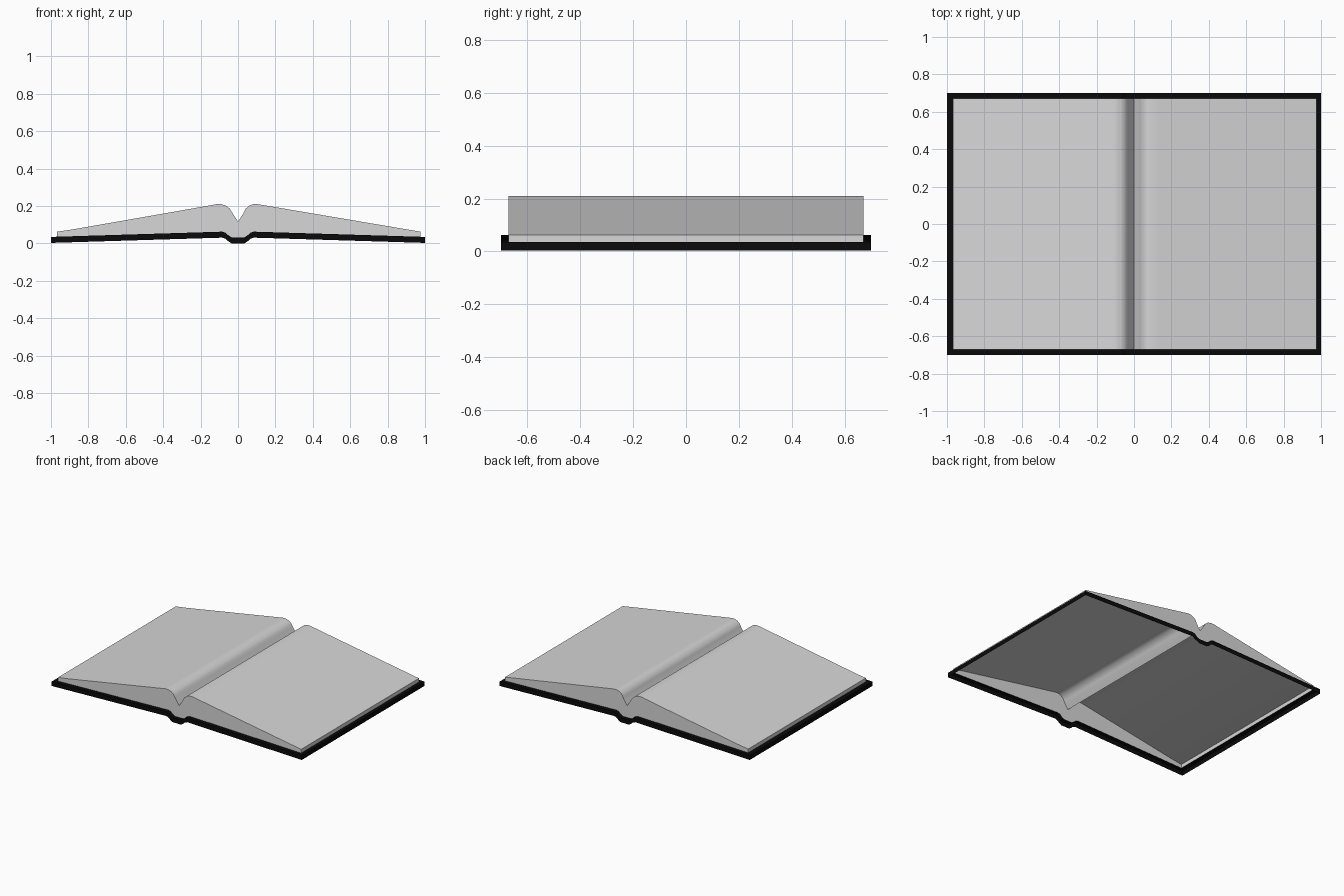
import bpy

if "Cube" in bpy.data.objects:
    bpy.data.objects.remove(bpy.data.objects["Cube"])

def material(name, c):
    m = bpy.data.materials.new(name)
    m.diffuse_color = (*c, 1)
    m.use_nodes = True
    m.node_tree.nodes["Principled BSDF"].inputs["Base Color"].default_value = m.diffuse_color
    return m

black = material("black cover", (0.003, 0.003, 0.003))
paper = material("grey paper", (0.68, 0.68, 0.68))

HALF_Y, PAGE_Y = 0.70, 0.672
PAGE_L, PAGE_R = -0.968, 0.976
THICK = 0.032

# half profile of the cover's upper surface, used with |x|
COVER = [(0, .032), (.033, .032), (.05, .042), (.068, .058), (.085, .063), (1, .035)]
# profile of the open pages
PAGES = [(PAGE_L, .063), (-.89, .074), (-.14, .205), (-.115, .210), (-.09, .210),
         (-.065, .203), (-.045, .187), (-.025, .155), (0, .117), (.025, .155),
         (.04, .185), (.06, .202), (.08, .210), (.105, .210), (.135, .205),
         (.91, .074), (PAGE_R, .063)]

def interp(profile, x):
    for (x0, z0), (x1, z1) in zip(profile, profile[1:]):
        if x <= x1:
            return z0 + (z1 - z0) * (x - x0) / (x1 - x0)
    return profile[-1][1]

def cover_z(x):
    return interp(COVER, abs(x))

def build(name, strips, mat):
    """Each strip is a pair of equally long point rows joined by quads."""
    verts, faces = [], []
    for a, b in strips:
        n, s = len(a), len(verts)
        verts += a + b
        faces += [(s + i, s + i + 1, s + n + i + 1, s + n + i) for i in range(n - 1)]
    me = bpy.data.meshes.new(name)
    me.from_pydata(verts, [], faces)
    me.materials.append(mat)
    ob = bpy.data.objects.new(name, me)
    bpy.context.collection.objects.link(ob)
    bpy.context.view_layer.objects.active = ob
    ob.select_set(True)
    bpy.ops.object.shade_smooth_by_angle(angle=0.7)
    ob.select_set(False)
    return ob

# cover: outer edge wall and the narrow border around the pages, open beneath
xs = sorted({s * x for x, _ in COVER for s in (-1, 1)})
def row(y, dz=0, x0=-1, x1=1):
    return [(max(x0, min(x1, x)), y, cover_z(max(x0, min(x1, x))) + dz) for x in xs]

strips = [
    (row(-HALF_Y, -THICK), row(-HALF_Y)),
    (row(-HALF_Y), row(-PAGE_Y, 0, PAGE_L, PAGE_R)),
    (row(PAGE_Y, 0, PAGE_L, PAGE_R), row(HALF_Y)),
    (row(HALF_Y), row(HALF_Y, -THICK)),
]
def side(x, y, dz=0):
    r = [(x, -y, cover_z(x) + dz), (x, y, cover_z(x) + dz)]
    return r if x < 0 else r[::-1]

for x, p in ((-1, PAGE_L), (1, PAGE_R)):
    strips += [(side(x, HALF_Y), side(x, HALF_Y, -THICK)),
               (side(p, PAGE_Y), side(x, HALF_Y))]
build("cover", strips, black)

# pages: curved top with end and fore-edge walls, open beneath
px = sorted({x for x, _ in PAGES} | {x for x in xs if abs(x) < .9})
top = lambda y: [(x, y, interp(PAGES, x)) for x in px]
base = lambda y: [(x, y, cover_z(x)) for x in px]
page_strips = [(base(-PAGE_Y), top(-PAGE_Y)), (top(-PAGE_Y), top(PAGE_Y)),
               (top(PAGE_Y), base(PAGE_Y))]
for x in (PAGE_L, PAGE_R):
    lo = side(x, PAGE_Y)
    page_strips.append(([(a, b, interp(PAGES, x)) for a, b, _ in lo], lo))
build("pages", page_strips, paper)
